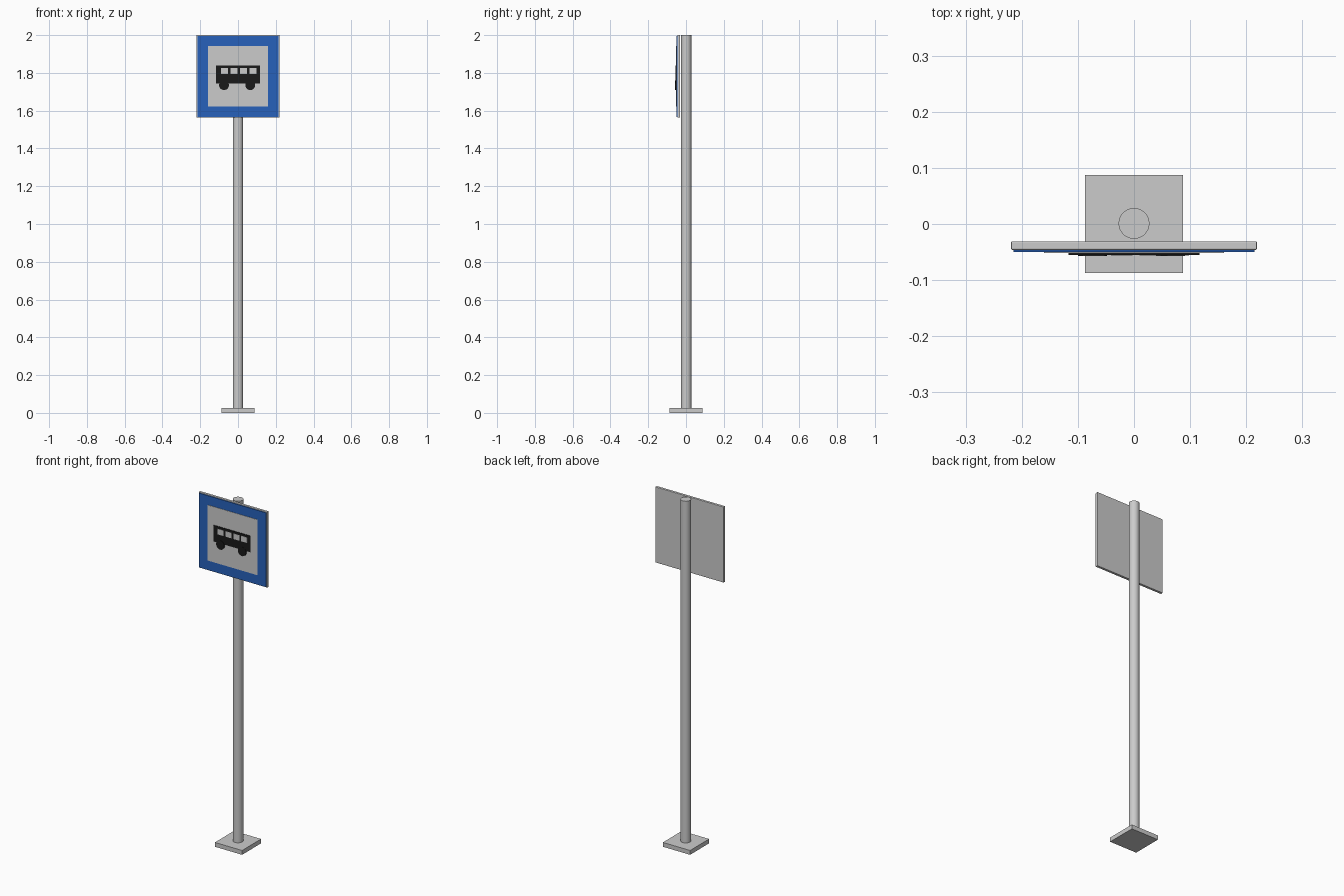
import bpy

if "Cube" in bpy.data.objects:
    bpy.data.objects.remove(bpy.data.objects["Cube"])


def material(name, rgb):
    m = bpy.data.materials.new(name)
    m.diffuse_color = (*rgb, 1)
    m.use_nodes = True
    m.node_tree.nodes["Principled BSDF"].inputs["Base Color"].default_value = m.diffuse_color
    return m


blue = material("sign_blue", (0.02, 0.12, 0.5))
white = material("sign_white", (0.75, 0.75, 0.75))
black = material("bus_black", (0.01, 0.01, 0.01))


def finish(obj, name, mat=None, bevel=0):
    obj.name = name
    if mat:
        obj.data.materials.append(mat)
    if bevel:
        mod = obj.modifiers.new("soft_edges", 'BEVEL')
        mod.width, mod.segments = bevel, 2
    return obj


def box(name, x, y, z, mat=None, bevel=0):
    """Box from (min, max) ranges on each axis."""
    bpy.ops.mesh.primitive_cube_add(size=1, location=[sum(r) / 2 for r in (x, y, z)])
    obj = bpy.context.object
    obj.scale = [r[1] - r[0] for r in (x, y, z)]
    bpy.ops.object.transform_apply(location=False, rotation=False, scale=True)
    return finish(obj, name, mat, bevel)


def cylinder(name, radius, depth, loc, rot=(0, 0, 0), mat=None):
    bpy.ops.mesh.primitive_cylinder_add(vertices=32, radius=radius, depth=depth,
                                        location=loc, rotation=rot)
    bpy.ops.object.shade_smooth_by_angle()
    return finish(bpy.context.object, name, mat)


# Base plate and pole
box("base_plate", (-0.087, 0.087), (-0.087, 0.087), (0, 0.025))
cylinder("pole", 0.0275, 1.98, (0, 0.001, 1.01))

# Sign: backing panel, blue face, white inset
box("sign_backing", (-0.219, 0.219), (-0.046, -0.031), (1.563, 2.0), bevel=0.002)
box("sign_blue_face", (-0.215, 0.215), (-0.050, -0.046), (1.567, 1.996), blue)
box("sign_white_inset", (-0.16, 0.16), (-0.052, -0.049), (1.622, 1.943), white)

# Bus pictogram
box("bus_body", (-0.117, 0.117), (-0.055, -0.051), (1.744, 1.838), black)
for i in range(4):
    cx = -0.072 + 0.0503 * i
    box(f"bus_window_{i + 1}", (cx - 0.019, cx + 0.019), (-0.0565, -0.054),
        (1.793, 1.825), white)
for i, cx in enumerate((-0.074, 0.065)):
    cylinder(f"bus_wheel_{i + 1}", 0.026, 0.006, (cx, -0.054, 1.735),
             (1.570796, 0, 0), black)
